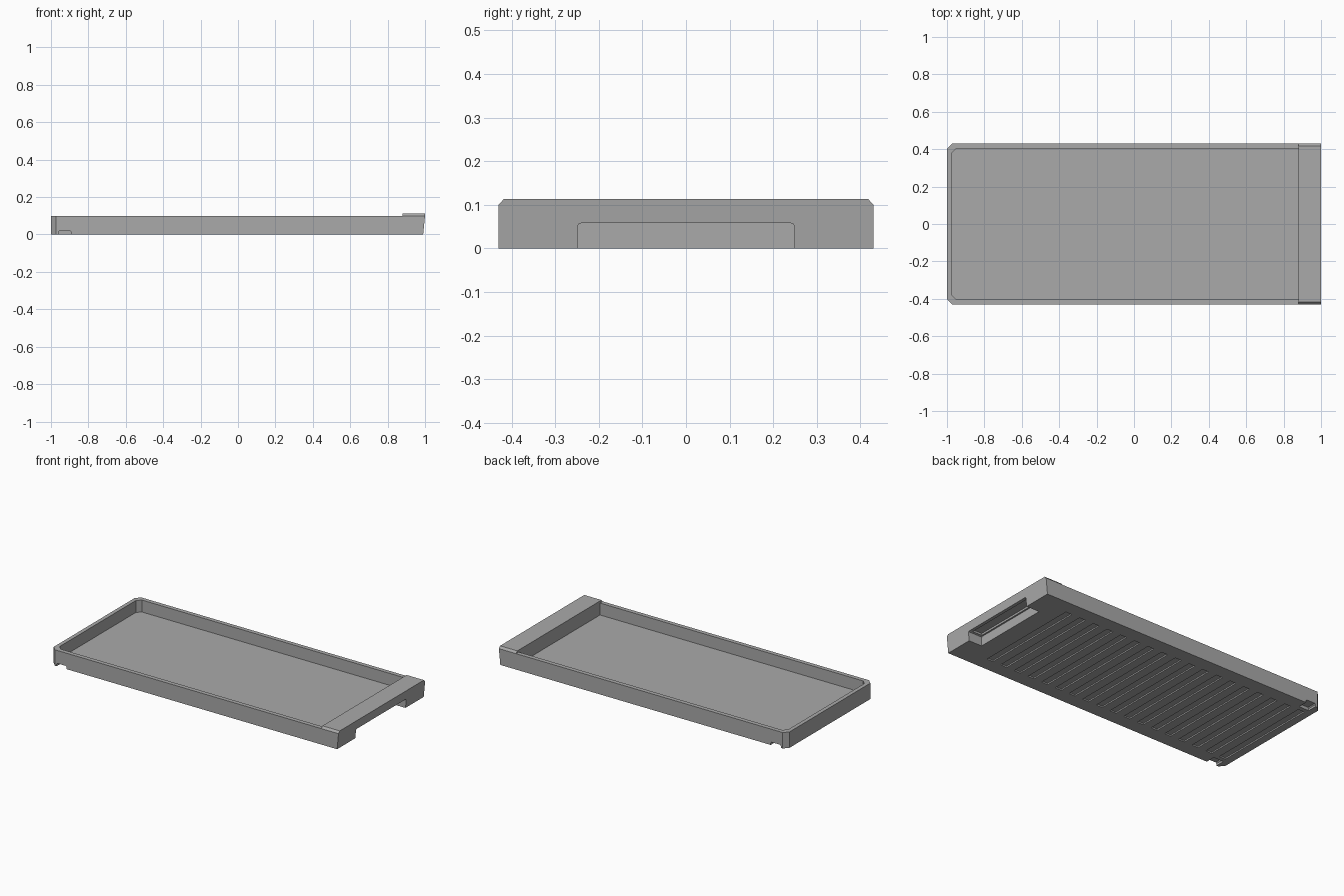
import bpy, bmesh
from mathutils import Vector

if "Cube" in bpy.data.objects:
    bpy.data.objects.remove(bpy.data.objects["Cube"])


def prism(name, pts, axis, a, b):
    """Extrude a 2D outline along an axis from a to b."""
    place = {'x': lambda p, t: (t, p[0], p[1]),
             'y': lambda p, t: (p[0], t, p[1]),
             'z': lambda p, t: (p[0], p[1], t)}[axis]
    bm = bmesh.new()
    face = bm.faces.new([bm.verts.new(place(p, a)) for p in pts])
    res = bmesh.ops.extrude_face_region(bm, geom=[face])
    shift = Vector(place((0, 0), b - a))
    bmesh.ops.translate(bm, vec=shift, verts=[v for v in res['geom'] if isinstance(v, bmesh.types.BMVert)])
    bmesh.ops.recalc_face_normals(bm, faces=bm.faces)
    me = bpy.data.meshes.new(name)
    bm.to_mesh(me)
    bm.free()
    ob = bpy.data.objects.new(name, me)
    bpy.context.collection.objects.link(ob)
    return ob


def rect(x0, x1, y0, y1):
    return [(x0, y0), (x1, y0), (x1, y1), (x0, y1)]


def combine(target, other, op):
    """Apply a boolean and remove the helper."""
    mod = target.modifiers.new("cut", 'BOOLEAN')
    mod.operation, mod.object, mod.solver = op, other, 'EXACT'
    bpy.context.view_layer.objects.active = target
    bpy.ops.object.modifier_apply(modifier=mod.name)
    bpy.data.objects.remove(other, do_unlink=True)


def tray_outline(x0, x1, h, c):
    """Rectangle with clipped corners on the left end only."""
    return [(x0 + c, -h), (x1, -h), (x1, h), (x0 + c, h), (x0, h - c), (x0, -h + c)]


def arch(h, top, c):
    """Opening with eased upper corners."""
    return [(-h, -0.05), (h, -0.05), (h, top - c), (h - c * .3, top - c * .3), (h - c, top),
            (-h + c, top), (-h + c * .3, top - c * .3), (-h, top - c)]


# tray shell with shallow pocket
tray = prism("serving_tray", tray_outline(-1, 0.95, 0.43, 0.028), 'z', 0, 0.1)
combine(tray, prism("pocket", tray_outline(-0.975, 0.88, 0.403, 0.025), 'z', 0.025, 0.2), 'DIFFERENCE')

# raised end block, chamfered on top and leaning slightly outward
end = prism("end_block", [(-0.43, 0), (0.43, 0), (0.43, 0.1), (0.418, 0.113),
                          (-0.418, 0.113), (-0.43, 0.1)], 'x', 0.88, 1.0)
for v in end.data.vertices:
    if v.co.x > 0.95 and v.co.z < 0.01:
        v.co.x = 0.99
combine(tray, end, 'UNION')

# finger grip under the end block, with a small lip
combine(tray, prism("grip", arch(0.249, 0.058, 0.009), 'x', 0.9, 1.1), 'DIFFERENCE')
combine(tray, prism("grip_lip", rect(-0.235, 0.235, 0.03, 0.07), 'x', 0.91, 0.975), 'DIFFERENCE')

# underside grooves
for i in range(18):
    x = 0.76 - i * 0.0994
    combine(tray, prism("groove", rect(x - 0.022, x + 0.022, -0.342, 0.342), 'z', -0.05, 0.008), 'DIFFERENCE')

# notches at the lower side edges
for s in (-1, 1):
    pts = [(-0.96, -0.05), (-0.89, -0.05), (-0.89, 0.013), (-0.896, 0.019), (-0.954, 0.019), (-0.96, 0.013)]
    combine(tray, prism("notch", pts, 'y', s * 0.37, s * 0.5), 'DIFFERENCE')

# single grey colour
grey = bpy.data.materials.new("plain grey")
grey.diffuse_color = (0.4, 0.4, 0.4, 1)
grey.use_nodes = True
grey.node_tree.nodes["Principled BSDF"].inputs["Base Color"].default_value = grey.diffuse_color
tray.data.materials.clear()
tray.data.materials.append(grey)
for p in tray.data.polygons:
    p.material_index = 0
    p.use_smooth = False
